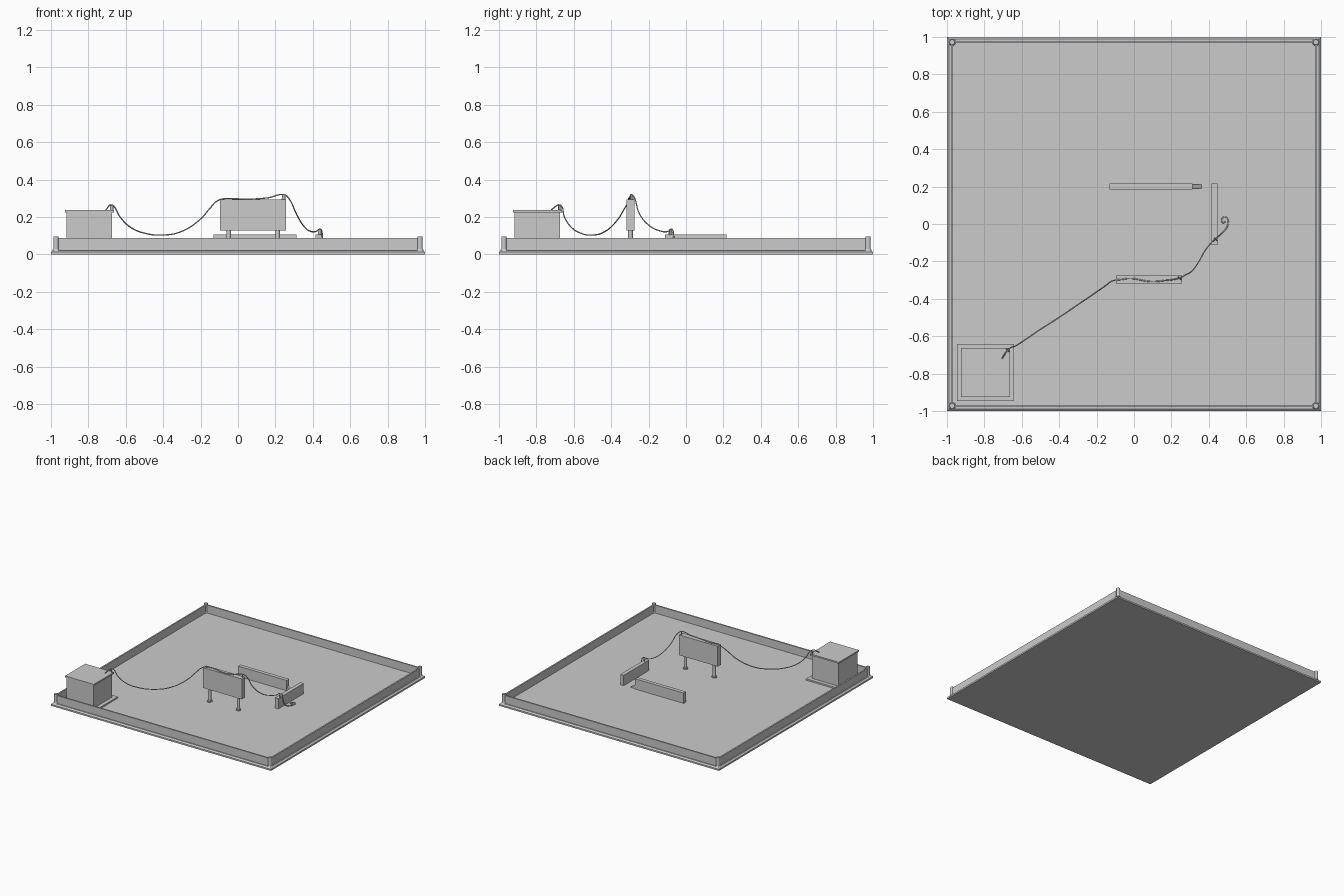
import bpy, bmesh, math
from mathutils import Vector

if "Cube" in bpy.data.objects:
    bpy.data.objects.remove(bpy.data.objects["Cube"])

grey = bpy.data.materials.new("plain grey")
grey.diffuse_color = (0.6, 0.6, 0.6, 1)
grey.use_nodes = True
grey.node_tree.nodes["Principled BSDF"].inputs["Base Color"].default_value = grey.diffuse_color
G = 0.022  # ground level on top of the slab


def finish(name, bm):
    bmesh.ops.recalc_face_normals(bm, faces=bm.faces)
    me = bpy.data.meshes.new(name)
    bm.to_mesh(me)
    bm.free()
    me.materials.append(grey)
    ob = bpy.data.objects.new(name, me)
    bpy.context.collection.objects.link(ob)
    return ob


def box(name, x0, x1, y0, y1, z0, z1, inset=0):
    """Box, optionally with a top edge pulled inwards."""
    bm = bmesh.new()
    bmesh.ops.create_cube(bm, size=1)
    for v in bm.verts:
        i = inset if v.co.z > 0 else 0
        v.co = Vector((x1 - i if v.co.x > 0 else x0 + i,
                       y1 - i if v.co.y > 0 else y0 + i,
                       z1 if v.co.z > 0 else z0))
    return finish(name, bm)


def cylinder(name, x, y, z0, z1, r, r2=None, sides=16):
    bm = bmesh.new()
    bmesh.ops.create_cone(bm, cap_ends=True, segments=sides, radius1=r,
                          radius2=r if r2 is None else r2, depth=z1 - z0)
    bmesh.ops.translate(bm, verts=bm.verts, vec=(x, y, (z0 + z1) / 2))
    ob = finish(name, bm)
    for p in ob.data.polygons:
        p.use_smooth = abs(p.normal.z) < 0.9
    return ob


# ground slab with a sloped upper edge
box("ground_slab", -1, 1, -1, 1, 0, 0.013)
box("ground_top", -1, 1, -1, 1, 0.013, G, 0.012)

# perimeter wall and corner posts
W, T = 0.973, 0.006
for s, side in ((-1, "a"), (1, "b")):
    box("perimeter_wall_x_" + side, -W, W, s * W - T, s * W + T, G, 0.087)
    box("perimeter_wall_y_" + side, s * W - T, s * W + T, -W, W, G, 0.087)
    for t in (-1, 1):
        cylinder("corner_post", s * W, t * W, G, 0.097, 0.014)
        cylinder("corner_post_base", s * W, t * W, G, 0.03, 0.02, 0.016)

# hut in the corner: plinth, body, flat roof
box("hut_plinth", -0.947, -0.642, -0.947, -0.642, G, 0.034)
box("hut_body", -0.917, -0.673, -0.917, -0.673, 0.034, 0.225)
box("hut_roof", -0.925, -0.663, -0.925, -0.663, 0.225, 0.237)

# raised panel on two legs
box("raised_panel", -0.096, 0.257, -0.317, -0.275, 0.128, 0.295)
for x in (-0.05, 0.212):
    cylinder("panel_leg", x, -0.297, G, 0.13, 0.0125)
    cylinder("panel_foot", x, -0.297, G, 0.03, 0.02)

# two low walls, one with a small sloped prop at its end
box("low_wall_back", -0.13, 0.313, 0.185, 0.216, G, 0.107)
box("low_wall_right", 0.415, 0.446, -0.113, 0.216, G, 0.107)
bm = bmesh.new()
tri = [bm.verts.new(p) for p in ((0.313, 0.19, G), (0.36, 0.19, G), (0.313, 0.19, 0.055))]
ext = bmesh.ops.extrude_face_region(bm, geom=[bm.faces.new(tri)])
bmesh.ops.translate(bm, vec=(0, 0.02, 0),
                    verts=[v for v in ext["geom"] if isinstance(v, bmesh.types.BMVert)])
finish("wall_prop", bm)

# cable draped from the hut over the panel and low wall to the ground
path = [(-0.706, -0.72, 0.24), (-0.674, -0.673, 0.265), (-0.63, -0.65, 0.2),
        (-0.577, -0.615, 0.147), (-0.5, -0.563, 0.114), (-0.417, -0.51, 0.104),
        (-0.31, -0.438, 0.12), (-0.203, -0.365, 0.187), (-0.15, -0.328, 0.247),
        (-0.112, -0.303, 0.286), (-0.07, -0.297, 0.299), (-0.02, -0.291, 0.298),
        (0.086, -0.307, 0.297), (0.166, -0.302, 0.304), (0.246, -0.288, 0.32),
        (0.27, -0.275, 0.302), (0.313, -0.248, 0.215), (0.353, -0.19, 0.15),
        (0.385, -0.134, 0.125), (0.417, -0.097, 0.123), (0.442, -0.075, 0.135),
        (0.452, -0.065, 0.09), (0.468, -0.05, 0.034), (0.494, -0.022, 0.027),
        (0.503, 0.005, 0.027), (0.498, 0.031, 0.027), (0.48, 0.037, 0.027),
        (0.468, 0.022, 0.027), (0.475, 0.007, 0.027), (0.489, 0.012, 0.027)]
cu = bpy.data.curves.new("cable", "CURVE")
cu.dimensions = "3D"
cu.bevel_depth = 0.0035
cu.bevel_resolution = 1
cu.resolution_u = 5
cu.use_fill_caps = True
sp = cu.splines.new("BEZIER")
sp.bezier_points.add(len(path) - 1)
for bp, co in zip(sp.bezier_points, path):
    bp.co = co
    bp.handle_left_type = bp.handle_right_type = "AUTO"
cu.materials.append(grey)
cable = bpy.data.objects.new("cable", cu)
bpy.context.collection.objects.link(cable)

# small brackets holding the cable up
for x, y, z0, z1 in ((-0.675, -0.675, 0.235, 0.265), (0.244, -0.29, 0.294, 0.32),
                     (0.438, -0.083, 0.105, 0.134)):
    ob = box("cable_bracket", -0.012, 0.012, -0.003, 0.003, z0, z1, 0.002)
    ob.location = (x, y, 0)
    ob.rotation_euler.z = math.radians(-45)
